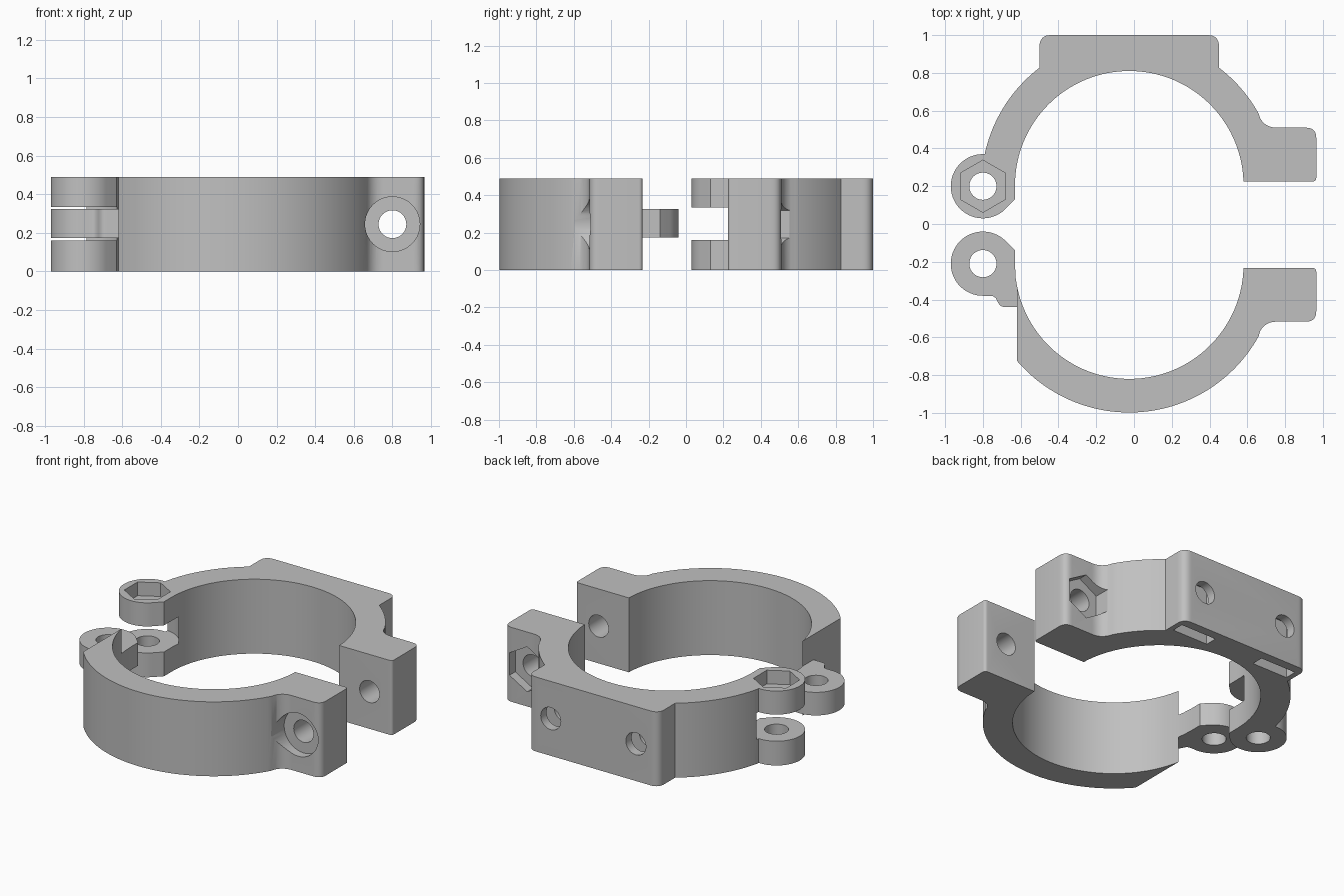
import bpy, bmesh
from math import sin, cos, radians, pi
from mathutils import Matrix

cube = bpy.data.objects.get("Cube")
if cube:
    bpy.data.objects.remove(cube, do_unlink=True)

H = 0.49            # full height
MID = H / 2
CX = -0.025         # ring axis in x
R_IN, R_OUT = 0.605, 0.783
HINGE_X, LUG_R, HOLE_R = -0.8, 0.17, 0.072
SCREW_X = 0.8

grey = bpy.data.materials.new("light grey")
grey.use_nodes = True
colour = (0.53, 0.53, 0.53, 1)
grey.diffuse_color = colour
grey.node_tree.nodes["Principled BSDF"].inputs["Base Color"].default_value = colour


def arc(cx, cy, r, start, end, n):
    angles = [radians(start + (end - start) * i / n) for i in range(n + 1)]
    return [(cx + r * cos(a), cy + r * sin(a)) for a in angles]


def bend(a, b, c, n=8):
    """Rounded corner from a to c, pulled towards b."""
    ts = [i / n for i in range(n + 1)]
    return [tuple((1 - t) ** 2 * p + 2 * t * (1 - t) * q + t * t * r
                  for p, q, r in zip(a, b, c)) for t in ts]


def new_object(name, bm):
    bmesh.ops.recalc_face_normals(bm, faces=bm.faces)
    mesh = bpy.data.meshes.new(name)
    bm.to_mesh(mesh)
    bm.free()
    mesh.materials.append(grey)
    obj = bpy.data.objects.new(name, mesh)
    bpy.context.collection.objects.link(obj)
    return obj


def prism(name, outline, z0, z1):
    bm = bmesh.new()
    face = bm.faces.new([bm.verts.new((x, y, z0)) for x, y in outline])
    top = bmesh.ops.extrude_face_region(bm, geom=[face])["geom"]
    verts = [g for g in top if isinstance(g, bmesh.types.BMVert)]
    bmesh.ops.translate(bm, verts=verts, vec=(0, 0, z1 - z0))
    return new_object(name, bm)


def rod(r, x, lo, hi, y=0, sides=40, along_y=False):
    """Cutter along z, or along y at mid height; corners point along y or z."""
    bm = bmesh.new()
    bmesh.ops.create_cone(bm, cap_ends=True, segments=sides, radius1=r,
                          radius2=r, depth=hi - lo,
                          matrix=Matrix.Rotation(pi / 2, 4, 'Z') if sides == 6 else Matrix())
    # a six-sided cutter must have its corners on the y axis before tilting
    corner = max(abs(v.co.y) for v in bm.verts)
    if sides == 6 and corner < r * 0.95:
        bm.transform(Matrix.Rotation(pi / 2, 4, 'Z'))
    mid = (lo + hi) / 2
    if along_y:
        bm.transform(Matrix.Rotation(pi / 2, 4, 'X'))
        bm.transform(Matrix.Translation((x, mid, MID)))
    else:
        bm.transform(Matrix.Translation((x, y, mid)))
    return new_object("cutter", bm)


def combine(target, other, operation='DIFFERENCE'):
    mod = target.modifiers.new("join", 'BOOLEAN')
    mod.operation, mod.object, mod.solver = operation, other, 'EXACT'
    bpy.context.view_layer.objects.active = target
    bpy.ops.object.modifier_apply(modifier=mod.name)
    bpy.data.objects.remove(other, do_unlink=True)


def tab(y_in, y_out):
    """Clamp tab outline, from the inner face round to the ring."""
    s = 1 if y_out > 0 else -1
    return ([(0.579, y_in)]
            + bend((0.945, y_in), (0.965, y_in), (0.965, y_in + s * 0.02), 4)
            + bend((0.965, y_out - s * 0.055), (0.965, y_out), (0.91, y_out))
            + bend((0.755, y_out), (0.695, y_out), (0.668, y_out + s * 0.05)))


# Rear half: tab, ring, mounting block and hinge lugs in one outline
RY = 0.205
outline = tab(0.225, 0.51)
outline += arc(CX, RY, R_OUT, 29, 52.7, 12)
outline += bend((0.45, 0.94), (0.45, 1.0), (0.39, 1.0))
outline += bend((-0.44, 1.0), (-0.5, 1.0), (-0.5, 0.94))
outline += arc(CX, RY, R_OUT, 127.3, 167, 20)
outline += arc(HINGE_X, 0.2, LUG_R, 86, 313, 40)
outline += [(-0.63, 0.13)]
outline += arc(CX, RY, R_IN, 180, 3, 72)
rear = prism("rear_clamp_half", outline, 0, H)

# Gap between the lugs, pin hole and nut recess on top
combine(rear, rod(0.19, HINGE_X, 0.16, 0.335, y=0.2))
combine(rear, rod(HOLE_R, HINGE_X, -0.1, H + 0.1, y=0.2))
combine(rear, rod(0.138, HINGE_X, H - 0.09, H + 0.1, y=0.2, sides=6))

# Clamp screw hole and nut pocket in the tab
combine(rear, rod(HOLE_R, SCREW_X, 0.1, 0.6, along_y=True))
combine(rear, rod(0.148, SCREW_X, 0.45, 0.75, sides=6, along_y=True))

# Mounting holes in the block, each with a nut slot from below
for side in (-1, 1):
    x = CX + side * 0.31
    combine(rear, rod(0.073, x, 0.82, 1.1, along_y=True))
    slot = [(x - 0.13, 0.86), (x + 0.13, 0.86), (x + 0.13, 0.94), (x - 0.13, 0.94)]
    combine(rear, prism("cutter", slot, -0.1, MID + 0.13))

# Front half: tab and ring, cut straight beside the hinge
FY = -0.215
outline = tab(-0.233, -0.517)
outline += arc(CX, FY, R_OUT, 331, 220.5, 56)
outline += arc(CX, FY, R_IN, 190.4, 357, 66)
front = prism("front_clamp_half", outline, 0, H)

# Hinge knuckle with its neck
outline = arc(HINGE_X, -0.21, LUG_R, 47, 270, 40)
outline += bend((-0.76, -0.38), (-0.735, -0.38), (-0.725, -0.405), 4)
outline += bend((-0.72, -0.415), (-0.71, -0.44), (-0.68, -0.44), 4)
outline += [(-0.6, -0.44), (-0.614, -0.36), (-0.626, -0.29), (-0.63, -0.215), (-0.63, -0.14)]
combine(front, prism("knuckle", outline, 0.173, 0.325), 'UNION')
combine(front, rod(HOLE_R, HINGE_X, 0, H, y=-0.21))

# Clamp screw hole and round head recess
combine(front, rod(HOLE_R, SCREW_X, -0.6, -0.1, along_y=True))
combine(front, rod(0.142, SCREW_X, -0.75, -0.46, along_y=True))

# Smooth curved walls, keep edges sharp
bpy.ops.object.select_all(action='DESELECT')
for half in (rear, front):
    half.select_set(True)
    bpy.context.view_layer.objects.active = half
bpy.ops.object.shade_smooth_by_angle(angle=radians(30))
